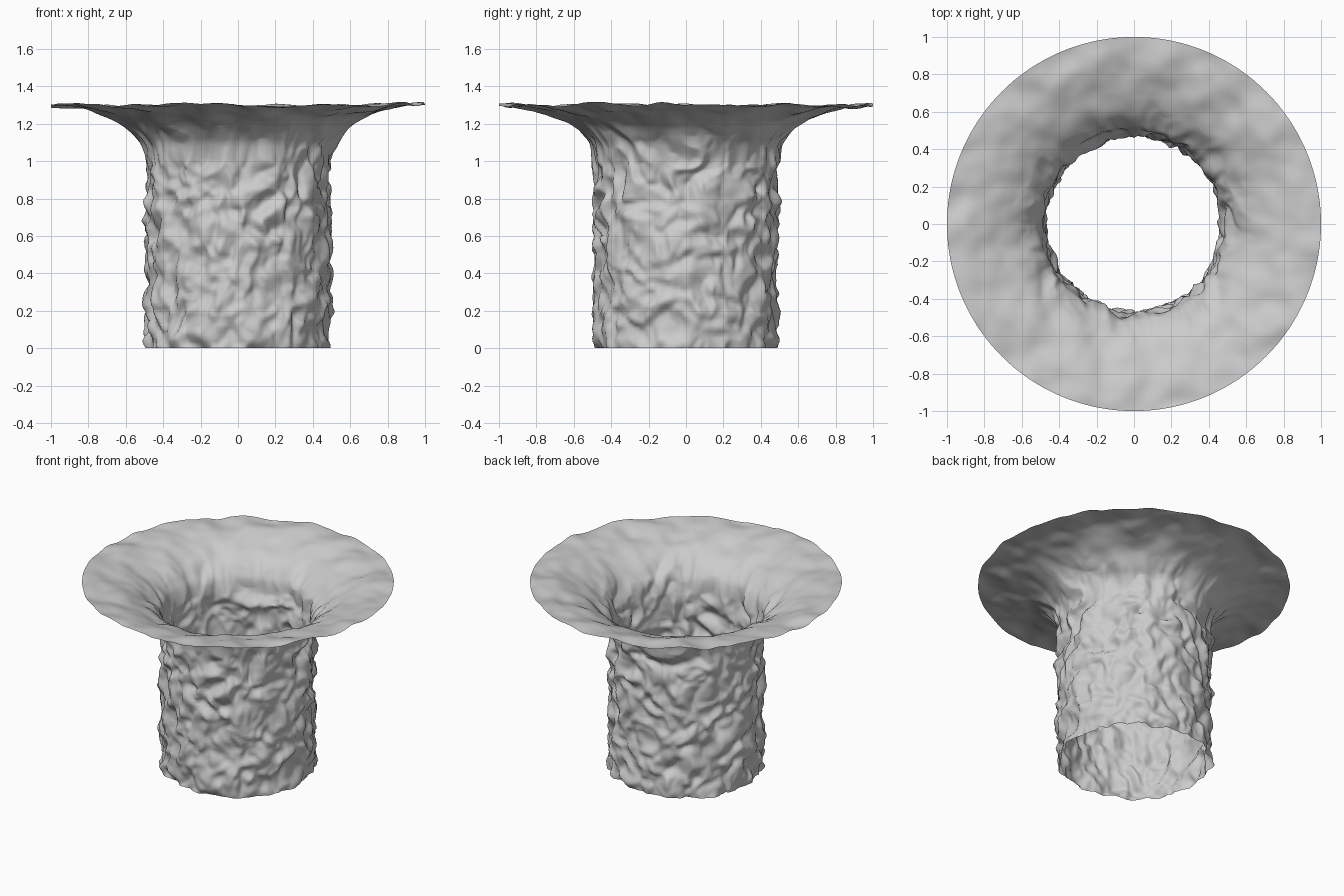
import bpy, bmesh, math
from mathutils import Vector, noise

if "Cube" in bpy.data.objects:
    bpy.data.objects.remove(bpy.data.objects["Cube"])

# Profile of the tube and its flared brim: (radius, height)
PROFILE = [(0.487, 0.0), (0.487, 0.25), (0.487, 0.5), (0.487, 0.75), (0.483, 0.95),
           (0.502, 1.07), (0.545, 1.135), (0.62, 1.2), (0.73, 1.255),
           (0.86, 1.288), (1.0, 1.3)]
SIDES, STEPS = 288, 14


def sample(points, steps):
    """Smooth Catmull-Rom curve through the profile points."""
    p = [Vector(q) for q in points]
    p = [p[0] * 2 - p[1]] + p + [p[-1] * 2 - p[-2]]
    out = []
    for i in range(1, len(p) - 2):
        a, b, c, d = p[i - 1:i + 3]
        for k in range(steps):
            t = k / steps
            out.append(0.5 * (2 * b + (c - a) * t + (2 * a - 5 * b + 4 * c - d) * t * t
                              + (3 * b - a - 3 * c + d) * t ** 3))
    return out + [p[-2]]


def smooth(a, b, x):
    t = min(1, max(0, (x - a) / (b - a)))
    return t * t * (3 - 2 * t)


def crumple(q):
    """Creased-paper noise: sharp folds over soft lumps."""
    warp = noise.noise_vector(q * 5) * 0.05
    q = q + warp
    folds = abs(noise.noise(q * 6.5)) - abs(noise.noise(q * 7.5 + Vector((9, 4, 2))))
    fine = abs(noise.noise(q * 14 + Vector((3, 7, 1)))) - 0.2
    return 0.05 * folds + 0.02 * noise.noise(q * 8) + 0.022 * fine


def waves(q):
    """Gentle ripples of the brim."""
    return 0.026 * noise.noise(q * 5 + Vector((2, 5, 8))) + 0.008 * noise.noise(q * 10)


# Crumpled flared tube, an open single-walled sheet
curve = sample(PROFILE, STEPS)
bm = bmesh.new()
rings, length = [], 0.0
for i, p in enumerate(curve):
    tangent = (curve[min(i + 1, len(curve) - 1)] - curve[max(i - 1, 0)]).normalized()
    if i == 0 or i == len(curve) - 1:
        tangent = Vector((0, 1)) if i == 0 else Vector((1, 0))
    if i:
        length += (p - curve[i - 1]).length
    brim = smooth(0.98, 1.4, length)
    along = min(length, 1.0) + 0.45 * max(0, length - 1.0)
    ring = []
    for k in range(SIDES):
        a = math.tau * k / SIDES
        c, s = math.cos(a), math.sin(a)
        d = (1 - brim) * crumple(Vector((0.49 * c, 0.49 * s, along)))
        d += brim * waves(Vector((p.x * c, p.x * s, 0)))
        r, z = p.x + d * tangent.y, p.y - d * tangent.x
        ring.append(bm.verts.new((r * c, r * s, z)))
    rings.append(ring)
for lo, hi in zip(rings, rings[1:]):
    for k in range(SIDES):
        n = (k + 1) % SIDES
        bm.faces.new((lo[k], lo[n], hi[n], hi[k])).smooth = True

mesh = bpy.data.meshes.new("flared_tube")
bm.to_mesh(mesh)
bm.free()
obj = bpy.data.objects.new("flared_tube", mesh)
bpy.context.collection.objects.link(obj)
